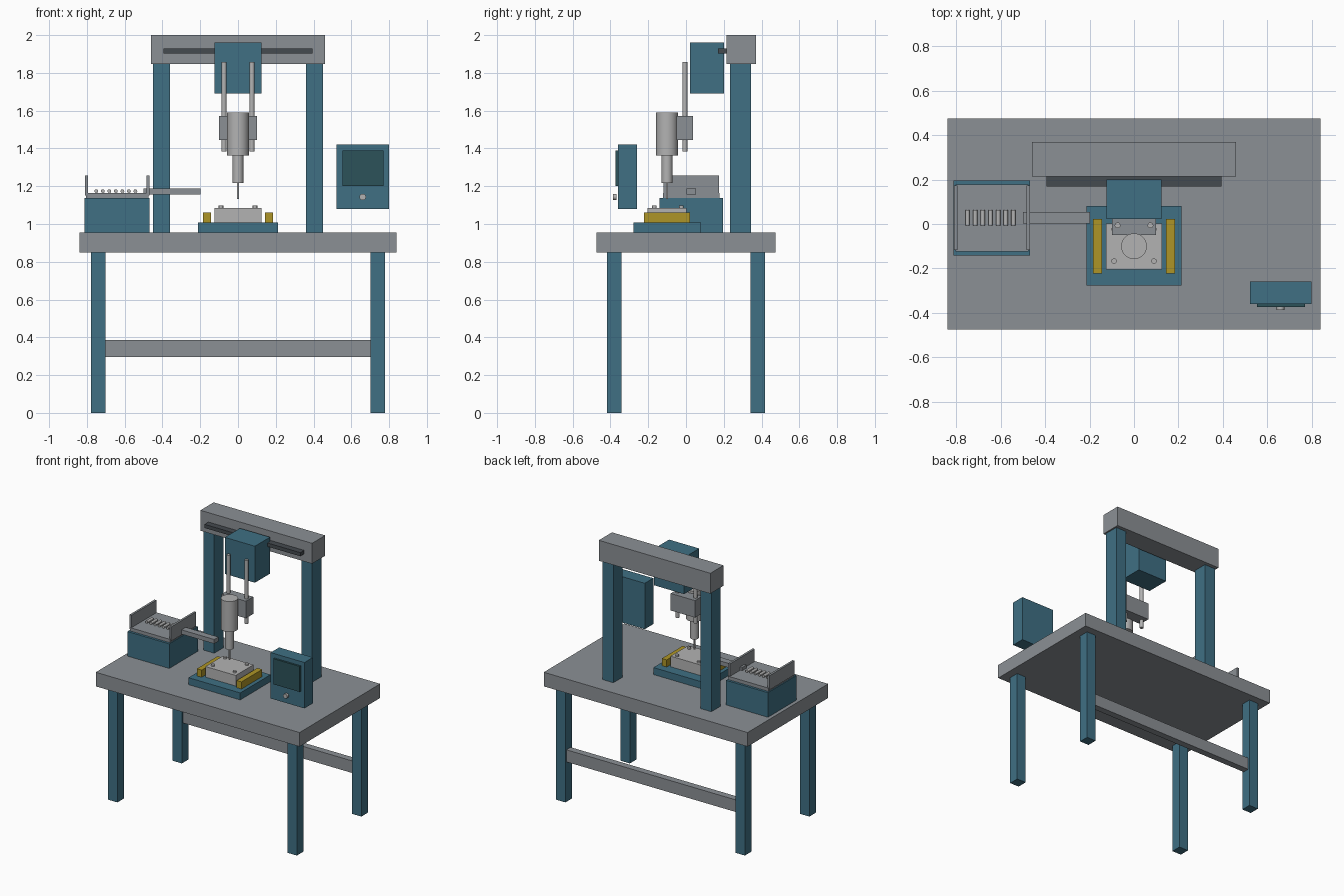
import bpy, math

if "Cube" in bpy.data.objects:
    bpy.data.objects.remove(bpy.data.objects["Cube"])


def mat(name, rgb):
    m = bpy.data.materials.new(name)
    m.diffuse_color = (*rgb, 1)
    m.use_nodes = True
    m.node_tree.nodes["Principled BSDF"].inputs["Base Color"].default_value = m.diffuse_color
    return m


TEAL = mat("teal_paint", (0.05, 0.16, 0.23))
GREY = mat("frame_grey", (0.26, 0.28, 0.30))
STEEL = mat("bright_steel", (0.45, 0.45, 0.45))
DARK = mat("dark_rail", (0.06, 0.07, 0.08))
GLASS = mat("screen_glass", (0.025, 0.085, 0.10))
YELLOW = mat("yellow_clamp", (0.42, 0.30, 0.02))


def box(name, x, y, z, m):
    """Box from (min, max) ranges on each axis."""
    bpy.ops.mesh.primitive_cube_add(size=1, location=[(a + b) / 2 for a, b in (x, y, z)])
    o = bpy.context.object
    o.name = name
    o.scale = [b - a for a, b in (x, y, z)]
    bpy.ops.object.transform_apply(location=False, rotation=False, scale=True)
    o.data.materials.append(m)
    return o


def cyl(name, c, r, span, m, axis="z", sides=32):
    """Cylinder along z (c = x, y) or along y (c = x, z)."""
    mid = (span[0] + span[1]) / 2
    loc = (c[0], c[1], mid) if axis == "z" else (c[0], mid, c[1])
    rot = (0, 0, 0) if axis == "z" else (math.pi / 2, 0, 0)
    bpy.ops.mesh.primitive_cylinder_add(vertices=sides, radius=r, depth=span[1] - span[0],
                                        location=loc, rotation=rot)
    o = bpy.context.object
    o.name = name
    o.data.materials.append(m)
    bpy.ops.object.shade_smooth_by_angle(angle=math.radians(35))
    return o


def around(c, h):
    return (c - h, c + h)


SIDES = (("left", -1), ("right", 1))

# Workbench
box("bench_top", (-0.84, 0.84), (-0.475, 0.475), (0.85, 0.955), GREY)
for side, s in SIDES:
    for end, y in (("front", -0.38), ("back", 0.38)):
        box(f"{end}_{side}_leg", around(0.74 * s, 0.038), around(y, 0.038), (0, 0.85), TEAL)
box("back_stretcher", (-0.703, 0.703), (0.355, 0.405), (0.297, 0.387), GREY)

# Gantry frame and linear rail
for side, s in SIDES:
    box(f"{side}_column", around(0.404 * s, 0.045), (0.233, 0.343), (0.955, 1.848), TEAL)
box("gantry_beam", (-0.46, 0.46), (0.215, 0.37), (1.848, 2.0), GREY)
box("linear_rail", (-0.395, 0.395), (0.17, 0.215), (1.903, 1.93), DARK)

# Moving head
box("carriage", (-0.124, 0.124), (0.022, 0.2), (1.69, 1.962), TEAL)
for side, s in SIDES:
    cyl(f"{side}_guide_rod", (0.074 * s, -0.006), 0.013, (1.385, 1.858), STEEL, sides=24)
box("head_bracket", (-0.1, 0.1), (-0.05, 0.037), (1.446, 1.573), GREY)
cyl("driver_body", (0, -0.1), 0.058, (1.363, 1.59), STEEL)
cyl("driver_nose", (0, -0.1), 0.029, (1.217, 1.363), STEEL)
cyl("driver_bit", (0, -0.1), 0.006, (1.132, 1.217), STEEL, sides=16)

# Work fixture with clamped part and its screws
box("fixture_base", (-0.213, 0.213), (-0.278, 0.08), (0.955, 1.007), TEAL)
for side, s in SIDES:
    box(f"{side}_clamp", around(0.164 * s, 0.02), (-0.222, 0.022), (1.007, 1.06), YELLOW)
    for end, y in (("front", -0.167), ("back", -0.024)):
        cyl(f"{end}_{side}_screw", (0.09 * s, y), 0.012, (1.085, 1.098), STEEL, sides=20)
box("workpiece", (-0.125, 0.125), (-0.205, 0.003), (1.007, 1.086), STEEL)

# Screw feeder
box("feeder_base", (-0.813, -0.468), (-0.141, 0.196), (0.955, 1.138), TEAL)
box("feeder_tray", (-0.805, -0.475), (-0.123, 0.178), (1.138, 1.163), GREY)
for side, x in (("left", -0.803), ("right", -0.476)):
    box(f"tray_{side}_wall", around(x, 0.008), (-0.118, 0.174), (1.15, 1.256), GREY)
for i in range(7):
    cyl(f"tray_screw_{i + 1}", (-0.75 + 0.0345 * i, 1.174), 0.01, (-0.006, 0.062),
        STEEL, "y", 16)
box("feed_chute", (-0.5, -0.198), (0.003, 0.053), (1.156, 1.188), GREY)

# Control panel
box("panel_housing", (0.522, 0.8), (-0.36, -0.26), (1.08, 1.422), TEAL)
box("panel_screen", (0.554, 0.77), (-0.374, -0.36), (1.2, 1.39), GLASS)
cyl("panel_button", (0.66, 1.143), 0.017, (-0.387, -0.368), STEEL, "y", 24)
